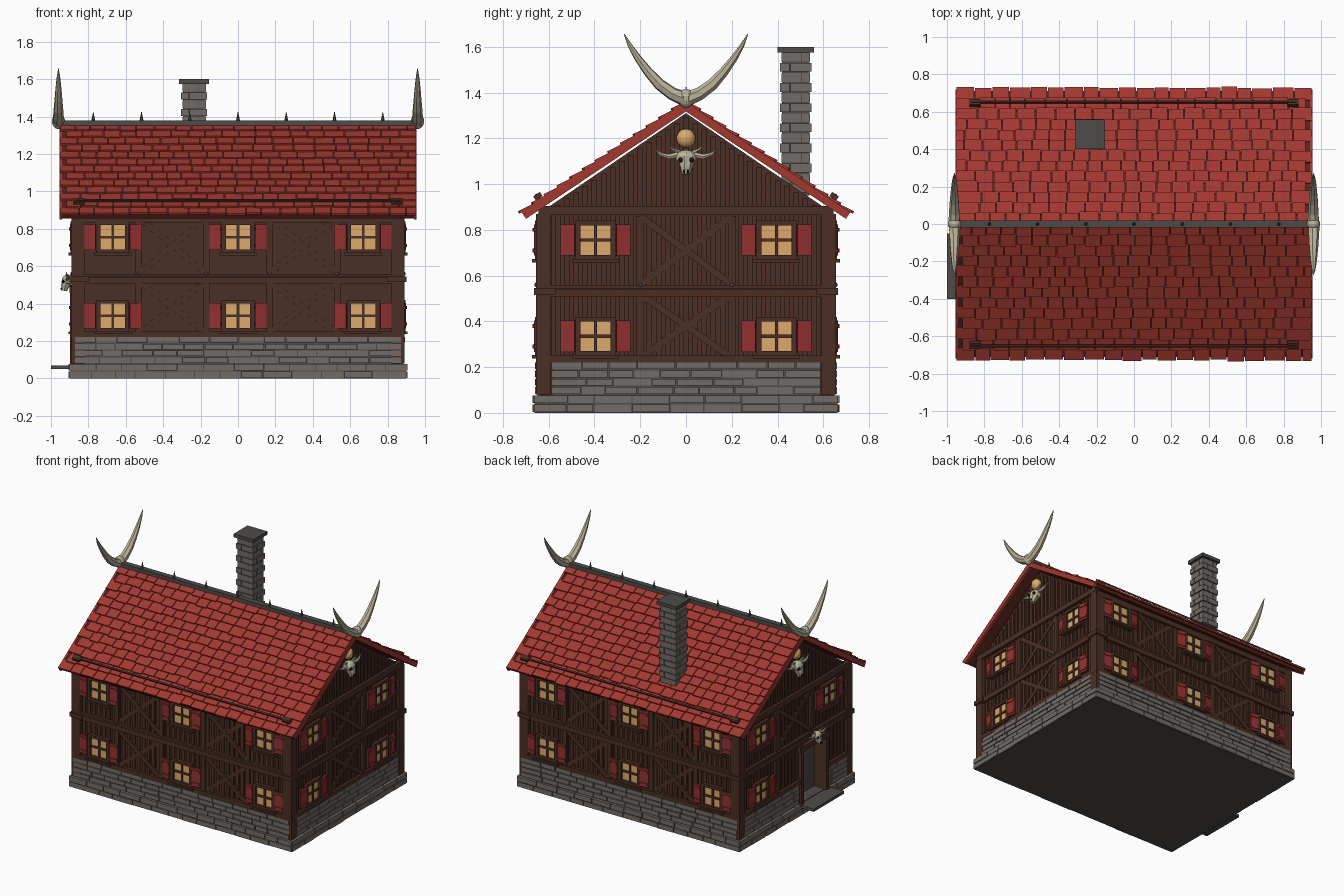
import bpy, bmesh, math, random
from math import radians, pi
from mathutils import Matrix, Vector

random.seed(4)
if "Cube" in bpy.data.objects:
    bpy.data.objects.remove(bpy.data.objects["Cube"])

T, R = Matrix.Translation, Matrix.Rotation
I = Matrix.Identity(4)


def colour(name, r, g, b):
    m = bpy.data.materials.new(name)
    m.use_nodes = True
    m.diffuse_color = (r, g, b, 1)
    m.node_tree.nodes["Principled BSDF"].inputs["Base Color"].default_value = (r, g, b, 1)
    return m


WOOD = colour("dark wood", .07, .028, .018)
TILE = colour("red tile", .36, .04, .03)
DECK = colour("dark red", .1, .016, .013)
STONE = colour("grey stone", .17, .15, .135)
MORTAR = colour("dark grey", .075, .072, .067)
GLOW = colour("warm window", .72, .4, .15)
BONE = colour("bone", .5, .45, .32)
SHUTTER = colour("shutter red", .29, .03, .03)
BLACK = colour("black", .012, .011, .01)


def finish(name, bm, *mats):
    bmesh.ops.recalc_face_normals(bm, faces=bm.faces)
    me = bpy.data.meshes.new(name)
    bm.to_mesh(me)
    bm.free()
    for m in mats:
        me.materials.append(m)
    ob = bpy.data.objects.new(name, me)
    bpy.context.scene.collection.objects.link(ob)
    return ob


def box(bm, lo, hi, m=I, mat=0):
    lo, hi = Vector(lo), Vector(hi)
    mat4 = m @ T((lo + hi) / 2) @ Matrix.Diagonal((*(hi - lo), 1))
    for v in bmesh.ops.create_cube(bm, size=1, matrix=mat4)["verts"]:
        for f in v.link_faces:
            f.material_index = mat


def ball(bm, at, size, m=I, mat=0):
    s = bmesh.ops.create_uvsphere(bm, u_segments=10, v_segments=7, radius=1,
                                  matrix=m @ T(at) @ Matrix.Diagonal((*size, 1)))
    for v in s["verts"]:
        for f in v.link_faces:
            f.material_index = mat


def tube(bm, pts, radii, m=I, sides=7):
    """Tapered tube through points."""
    rings = []
    pts = [Vector(p) for p in pts]
    for i, (p, r) in enumerate(zip(pts, radii)):
        d = pts[min(i + 1, len(pts) - 1)] - pts[max(i - 1, 0)]
        q = d.to_track_quat('Z', 'Y')
        rings.append([bm.verts.new(m @ (p + q @ Vector((r * math.cos(a), r * math.sin(a), 0))))
                      for a in (2 * pi * k / sides for k in range(sides))])
    for a, b in zip(rings, rings[1:]):
        for k in range(sides):
            bm.faces.new((a[k], a[k - 1], b[k - 1], b[k]))
    bm.faces.new(rings[0])
    bm.faces.new(rings[-1])


def beam(bm, a, b, w, d, out, m):
    """Flat timber on a facade from (u, z) to (u, z)."""
    du, dz = b[0] - a[0], b[1] - a[1]
    h = math.hypot(du, dz) / 2
    f = m @ T(((a[0] + b[0]) / 2, -d, (a[1] + b[1]) / 2)) @ R(-math.atan2(dz, du), 4, 'Y')
    box(bm, (-h, -out, -w / 2), (h, .01, w / 2), f)


# Facades: name, rotation, wall distance, half width
FACADES = [("front", I, .63, .87), ("right", R(pi / 2, 4, 'Z'), .865, .63),
           ("back", R(pi, 4, 'Z'), .63, .87), ("door", R(-pi / 2, 4, 'Z'), .865, .63)]
DOOR = (.07, .36, .07, .46)

# Wall body with gables
bm = bmesh.new()
prof = [(-.63, .06), (.63, .06), (.63, .88), (0, 1.31), (-.63, .88)]
face = bm.faces.new([bm.verts.new((-.865, y, z)) for y, z in prof])
ext = bmesh.ops.extrude_face_region(bm, geom=[face])["geom"]
bmesh.ops.translate(bm, vec=(1.73, 0, 0), verts=[g for g in ext if isinstance(g, bmesh.types.BMVert)])
walls = finish("walls", bm, WOOD)

# Foundation cores
bm = bmesh.new()
box(bm, (-.897, -.662, 0), (.897, .662, .075))
base = finish("foundation_base", bm, MORTAR)
bm = bmesh.new()
box(bm, (-.882, -.585, .07), (.882, .585, .22))
box(bm, (-.82, -.65, .07), (.82, .65, .22))
upper = finish("foundation_core", bm, MORTAR)

# Door recess cut
bm = bmesh.new()
box(bm, (-1.1, -DOOR[1], DOOR[2]), (-.785, -DOOR[0], DOOR[3]))
cutter = finish("door_cutter", bm, WOOD)
cutter.hide_render = True
cutter.hide_set(True)
for ob in (walls, base, upper):
    mod = ob.modifiers.new("door_cut", 'BOOLEAN')
    mod.object = cutter
    mod.operation = 'DIFFERENCE'
    mod.solver = 'EXACT'
    mod.use_self = True

# Door lining, step and open leaf
bm = bmesh.new()
box(bm, (-.795, -.36, .07), (-.786, -.07, .46))
box(bm, (-.88, -.36, .066), (-.786, -.07, .074))
box(bm, (-1, -.4, .05), (-.87, -.05, .07))
finish("door_step", bm, MORTAR)
bm = bmesh.new()
box(bm, (-.89, -.36, .075), (-.79, -.345, .46))
finish("door_leaf", bm, WOOD)

# Foundation stones
bm = bmesh.new()


def course(half, dist, z0, z1, m, door):
    u = -half
    while u < half - .01:
        w = random.uniform(.1, .17)
        e = half if half - u - w < .06 else u + w
        spans = [(u, e)]
        if door and z1 > .07:
            spans = [(u, min(e, DOOR[0] - .03)), (max(u, DOOR[1] + .03), e)]
        for a, b in spans:
            if b - a > .02:
                j = random.uniform(0, .005)
                box(bm, (a + .003, -dist - j, z0 + .003), (b - .003, -dist + .03, z1 - .003), m)
        u = e


for name, m, d, half in FACADES:
    long = half > .8
    for r in range(2):
        course(.9 if long else .668, .666 if long else .901, r * .04, r * .04 + .04, m, name == "door")
    for r in range(4):
        course(.875 if long else .59, .656 if long else .887, .08 + r * .036, .116 + r * .036, m, name == "door")
finish("foundation_stones", bm, STONE)

# Timber frame, boards and bolts
frame, boards, bolts = bmesh.new(), bmesh.new(), bmesh.new()
for name, m, d, half in FACADES:
    long, door = half > .8, name == "door"
    n = int(half / .04)
    for i in range(-n, n + 1):
        u = i * .04
        top = .87 if long else min(.9, 1.3) if abs(u) > .58 else 1.3 - .685 * (abs(u) + .011)
        z0 = DOOR[3] if door and DOOR[0] - .02 < u < DOOR[1] + .02 else .2
        box(boards, (u - .012, -d - .008, z0), (u + .012, -d + .01, top), m)
    bays = [(-.53, -.17), (.17, .53)] if long else [(-.2, .2)]
    for z0, z1 in ((.24, .52), (.56, .86)):
        low = door and z0 < .5
        for a, b in bays:
            for u in (a, b):
                if not (low and u > 0):
                    beam(frame, (u, z0), (u, z1), .035, d, .018, m)
                ball(bolts, (u, -d - .026, .56), (.009, .006, .009), m)
            if not low:
                beam(frame, (a, z0), (b, z1), .03, d, .014, m)
                beam(frame, (a, z1), (b, z0), .03, d, .016, m)
    w = half + .015
    for z, t in ((.235, .03), (.525, .035), (.552, .015), (.885 if not long else .85, .04)):
        if not (door and z < .3):
            beam(frame, (-w, z), (w, z), t, d, .026, m)
    if door:
        beam(frame, (-w, .235), (DOOR[0], .235), .03, d, .026, m)
        beam(frame, (DOOR[1], .235), (w, .235), .03, d, .026, m)
        for u in DOOR[:2]:
            beam(frame, (u, .07), (u, .5), .03, d, .032, m)
        beam(frame, (DOOR[0] - .03, .475), (DOOR[1] + .03, .475), .035, d, .036, m)
for x in (-1, 1):
    for y in (-1, 1):
        box(frame, (x * .82, y * .59, .08), (x * .89, y * .655, .87))
        box(frame, (x * .8, y * .57, .515), (x * .9, y * .665, .545))
finish("timber_frame", frame, WOOD)
finish("wall_boards", boards, WOOD)
finish("frame_bolts", bolts, MORTAR)

# Windows with shutters
bm = bmesh.new()
for name, m, d, half in FACADES:
    for u in ((-.67, 0, .67) if half > .8 else (-.395, .395)):
        for z in (.335, .755):
            if name == "door" and z < .5 and u > 0:
                continue
            f = m @ T((u, -d, z))
            box(bm, (-.075, -.014, -.075), (.075, .01, .075), f, 1)
            for s in (-1, 1):
                box(bm, (s * .065, -.03, -.085), (s * .088, .01, .085), f)
                box(bm, (-.088, -.03, s * .065), (.088, .01, s * .085), f)
                g = f @ T((s * .09, -.02, 0)) @ R(s * radians(9), 4, 'Z')
                box(bm, (0, -.014, -.068), (s * .062, 0, .068), g, 2)
                for h in (-.045, .045):
                    box(bm, (0, -.02, h - .008), (s * .056, -.01, h + .008), g, 2)
            box(bm, (-.007, -.022, -.07), (.007, 0, .07), f)
            box(bm, (-.07, -.022, -.007), (.07, 0, .007), f)
            box(bm, (-.1, -.042, -.097), (.1, 0, -.083), f)
finish("windows", bm, WOOD, GLOW, SHUTTER)

# Roof decks, tiles, edge boards and snow rails
deck, tiles, rails = bmesh.new(), bmesh.new(), bmesh.new()
for turn in (0, pi):
    s = R(turn, 4, 'Z') @ T((0, 0, 1.368)) @ R(math.atan2(.49, .73), 4, 'X')
    box(deck, (-.945, -.865, -.036), (.945, 0, -.012), s)
    for x in (-1, 1):
        box(tiles, (x * .94, -.87, -.042), (x * .955, 0, -.008), s)
        box(rails, (x * .82, -.79, 0), (x * .88, -.755, .022), s)
    box(rails, (-.87, -.78, .012), (.87, -.768, .024), s)
    for r in range(13):
        x = -.95 + (.03 if r % 2 else 0)
        while x < .945:
            e = x + random.uniform(.075, .115)
            e = .952 if e > .91 else e
            t = s @ T((0, -.067 * r, -.01)) @ R(-.13, 4, 'X')
            box(tiles, (x + .002, -.067 - random.uniform(0, .012), -.007),
                (e - .003, 0, .005), t)
            x = e
finish("roof_deck", deck, DECK)
finish("roof_tiles", tiles, TILE)
finish("snow_rails", rails, WOOD)

# Ridge cap with spikes
bm = bmesh.new()
box(bm, (-.95, -.02, 1.35), (.95, .02, 1.38))
for i in range(-3, 4):
    tube(bm, [(i * .258, 0, z) for z in (1.37, 1.39, 1.425)], (.012, .008, .001), sides=6)
finish("ridge_cap", bm, MORTAR)

# Chimney of staggered bricks
bm = bmesh.new()
cx, cy = -.235, .48
box(bm, (cx - .06, cy - .06, .95), (cx + .06, cy + .06, 1.58), mat=1)
for r in range(14):
    z, h = .96 + r * .044, .069 - .006 * (r % 2)
    split = .025 if r % 2 else -.025
    for turn in range(4):
        f = T((cx, cy, z)) @ R(turn * pi / 2, 4, 'Z')
        box(bm, (-h, -h, .003), (split - .002, -.04, .041), f)
        box(bm, (split + .002, -h, .003), (h, -.04, .041), f)
box(bm, (cx - .08, cy - .08, 1.575), (cx + .08, cy + .08, 1.6), mat=1)
finish("chimney", bm, STONE, MORTAR)

# Ridge horns
bm = bmesh.new()
for x in (-.96, .96):
    ball(bm, (x, 0, 1.375), (.037, .035, .042))
    for s in (-1, 1):
        path = [(0, 1.37), (.06, 1.395), (.115, 1.435), (.165, 1.49), (.21, 1.55), (.245, 1.605), (.27, 1.655)]
        tube(bm, [(x, s * y, z) for y, z in path], (.033, .029, .026, .021, .016, .01, .002))
finish("ridge_horns", bm, BONE)

# Animal skulls on the gables and over the door
bm = bmesh.new()


def skull(m):
    ball(bm, (0, -.03, .015), (.047, .04, .035), m)
    tube(bm, [(0, -.035, .01), (0, -.05, -.03), (0, -.055, -.058)], (.038, .027, .018), m)
    for s in (-1, 1):
        ball(bm, (s * .024, -.062, .005), (.012, .01, .011), m, 1)
        ball(bm, (s * .008, -.074, -.045), (.005, .006, .009), m, 1)
        tube(bm, [(s * .035, -.03, .028), (s * .075, -.035, .02), (s * .11, -.035, .03), (s * .138, -.03, .052)],
             (.014, .012, .008, .001), m, 6)
        tube(bm, [(s * .03, -.03, .04), (s * .055, -.04, .05), (s * .075, -.04, .068)], (.009, .006, .001), m, 5)


for name, m, d, half in FACADES:
    if half < .8:
        skull(m @ T((0, -d - .005, 1.1)))
skull(FACADES[3][1] @ T((.215, -.885, .515)) @ Matrix.Scale(.8, 4))
finish("skulls", bm, BONE, BLACK)

# Round gable lamps
bm = bmesh.new()
for x in (-.89, .89):
    ball(bm, (x, 0, 1.2), (.035, .042, .042))
lamp = finish("gable_lamps", bm, GLOW)
lamp.data.shade_smooth()
